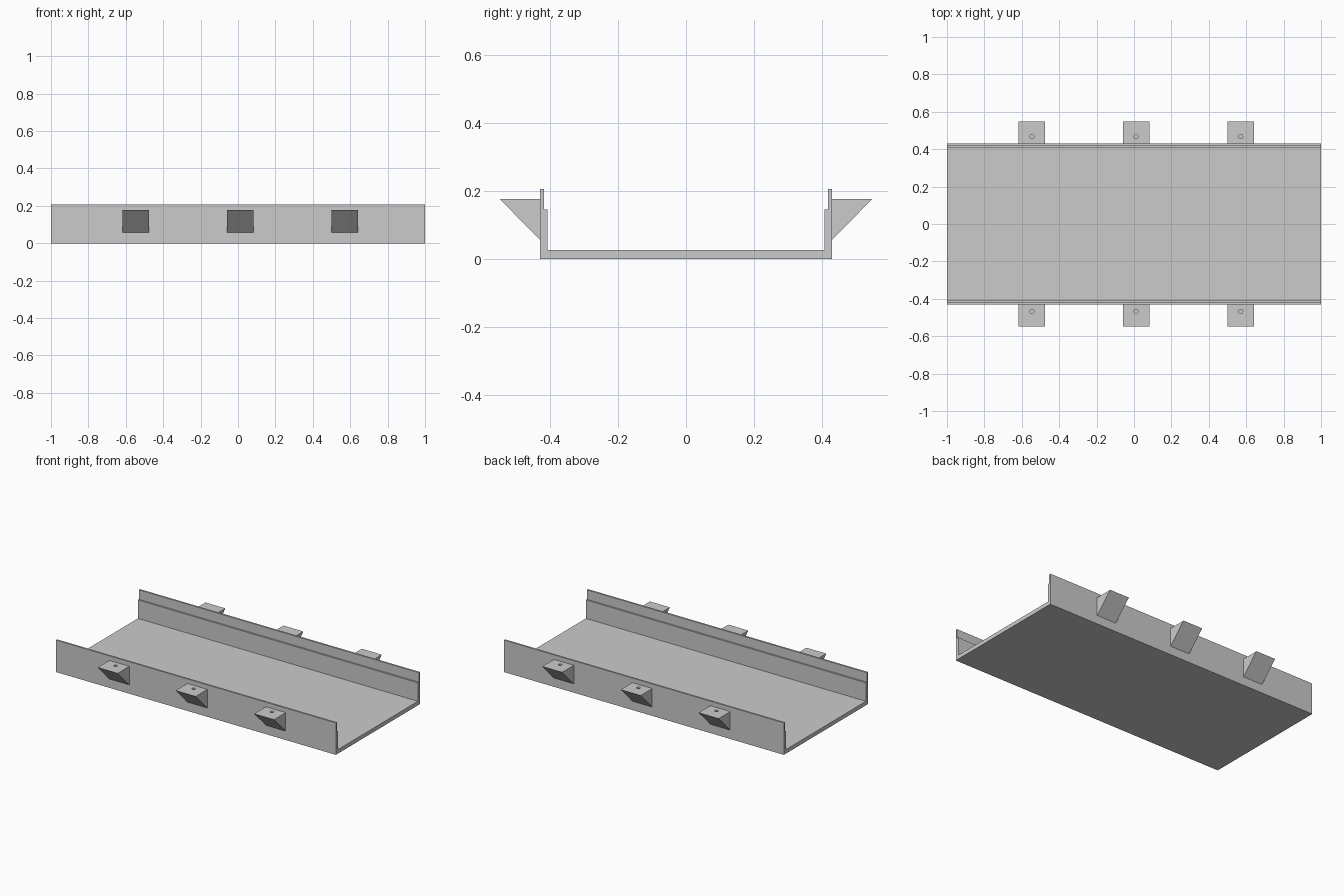
import bpy
import bmesh

LENGTH = 2.0
WALL_Y = 0.43
BRACKET_WIDTH = 0.142
BRACKET_TOP = 0.177

cube = bpy.data.objects.get("Cube")
if cube:
    bpy.data.objects.remove(cube, do_unlink=True)

grey = bpy.data.materials.new("plain_grey")
grey.use_nodes = True
grey.diffuse_color = (0.6, 0.6, 0.6, 1)
grey.node_tree.nodes["Principled BSDF"].inputs["Base Color"].default_value = (0.6, 0.6, 0.6, 1)


def extrude_profile(name, profile, x_centre, width):
    """Sweep a closed (y, z) outline along x."""
    bm = bmesh.new()
    face = bm.faces.new([bm.verts.new((x_centre - width / 2, y, z)) for y, z in profile])
    swept = bmesh.ops.extrude_face_region(bm, geom=[face])
    moved = [v for v in swept["geom"] if isinstance(v, bmesh.types.BMVert)]
    bmesh.ops.translate(bm, verts=moved, vec=(width, 0, 0))
    bmesh.ops.recalc_face_normals(bm, faces=bm.faces)
    mesh = bpy.data.meshes.new(name)
    bm.to_mesh(mesh)
    bm.free()
    mesh.materials.append(grey)
    obj = bpy.data.objects.new(name, mesh)
    bpy.context.collection.objects.link(obj)
    return obj


def drill(obj, x, y, z_top, radius, depth):
    """Cut a blind round hole down from the top face."""
    bpy.ops.mesh.primitive_cylinder_add(vertices=20, radius=radius, depth=depth * 2,
                                        location=(x, y, z_top))
    cutter = bpy.context.object
    cutter.name = "hole_cutter"
    cutter.hide_render = True
    cutter.data.materials.append(grey)
    mod = obj.modifiers.new("screw_hole", 'BOOLEAN')
    mod.operation = 'DIFFERENCE'
    mod.solver = 'EXACT'
    mod.object = cutter
    bpy.ops.object.select_all(action='DESELECT')
    obj.select_set(True)
    bpy.context.view_layer.objects.active = obj
    bpy.ops.object.modifier_apply(modifier=mod.name)
    bpy.data.objects.remove(cutter, do_unlink=True)


# Channel: floor, side walls and thinner stepped lips in one section
half = [(WALL_Y, 0), (WALL_Y, 0.206), (0.418, 0.206), (0.418, 0.145),
        (0.407, 0.145), (0.407, 0.026)]
section = half + [(-y, z) for y, z in reversed(half)]
extrude_profile("channel_tray", section, 0, LENGTH)

# Wedge brackets with screw holes, three on each side
for side, side_name in ((-1, "front"), (1, "back")):
    wedge = [(side * WALL_Y, BRACKET_TOP), (side * 0.549, BRACKET_TOP),
             (side * WALL_Y, 0.057)]
    for x, place in ((-0.546, "right"), (0.011, "middle"), (0.571, "left")):
        bracket = extrude_profile(f"{side_name}_{place}_bracket", wedge, x, BRACKET_WIDTH)
        drill(bracket, x, side * 0.468, BRACKET_TOP, 0.011, 0.05)
